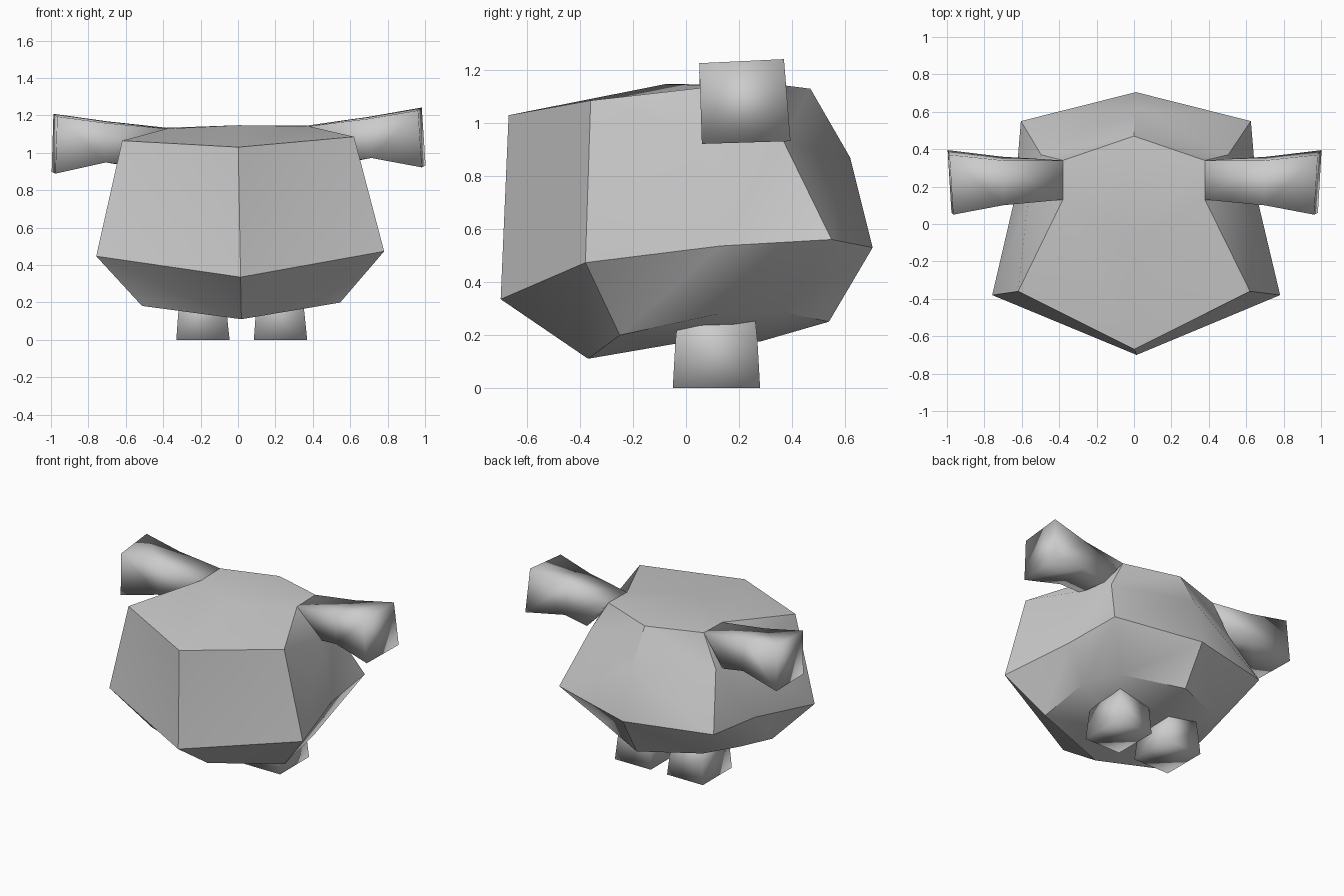
import bpy, bmesh

if "Cube" in bpy.data.objects:
    bpy.data.objects.remove(bpy.data.objects["Cube"])

grey = bpy.data.materials.new("plain grey")
grey.diffuse_color = (0.6, 0.6, 0.6, 1)
grey.use_nodes = True
grey.node_tree.nodes["Principled BSDF"].inputs["Base Color"].default_value = grey.diffuse_color


def lean(v):
    """Slight sideways tilt shared by every part."""
    if v.z > 0.01:
        v.z += 0.017 * v.x
    v.x += 0.02 * (1 - v.z / 1.1)


def finish(bm, name, angle):
    bmesh.ops.remove_doubles(bm, verts=bm.verts, dist=0.0005)
    bmesh.ops.recalc_face_normals(bm, faces=bm.faces)
    for v in bm.verts:
        lean(v.co)
    me = bpy.data.meshes.new(name)
    bm.to_mesh(me)
    bm.free()
    me.materials.append(grey)
    ob = bpy.data.objects.new(name, me)
    bpy.context.collection.objects.link(ob)
    bpy.ops.object.select_all(action='DESELECT')
    ob.select_set(True)
    bpy.context.view_layer.objects.active = ob
    bpy.ops.object.shade_smooth_by_angle(angle=angle)


def face(bm, pts, side=1):
    bm.faces.new([bm.verts.new((side * x, y, z)) for x, y, z in pts])


# Body: half rings running front, front corner, side, back corner, back
low = [(0, -.37, .11), (.53, -.25, .19), (.52, .12, .27), (.40, .36, .28), (0, .54, .25)]
belt = [(0, -.70, .335), (.77, -.38, .46), (.65, .13, .525), (.615, .55, .55), (0, .705, .53)]
high = [(0, -.67, 1.03), (.62, -.36, 1.075), (.57, .13, .95), (.50, .37, .92), (0, .62, .87)]
top = [(0, -.08, 1.147), (.38, .13, 1.135), (.38, .13, 1.135), (.38, .34, 1.14), (0, .47, 1.13)]
base_front, base_back = (0, -.05, .165), (0, .28, .175)

bm = bmesh.new()
for s in (1, -1):
    for a, b in ((low, belt), (belt, high), (high, top)):
        for i in range(4):
            ring = [a[i], a[i + 1], b[i + 1], b[i]]
            if ring[2] == ring[3]:
                ring.pop()
            # split along the diagonal that keeps the panel convex
            face(bm, [ring[0], *ring[1:3]], s)
            if len(ring) == 4:
                face(bm, [ring[0], ring[2], ring[3]], s)
    face(bm, [top[0], top[1], top[3]], s)
    face(bm, [top[0], top[3], top[4]], s)
    # underside
    face(bm, [base_front, low[0], low[1]], s)
    face(bm, [base_front, low[1], low[2]], s)
    face(bm, [base_front, low[2], base_back], s)
    face(bm, [base_back, low[2], low[3]], s)
    face(bm, [base_back, low[3], low[4]], s)
finish(bm, "body", 0.6)


def limb(name, rings, s):
    """Square tube through the given rings, closed at its outer end."""
    bm = bmesh.new()
    for a, b in zip(rings, rings[1:]):
        for i in range(4):
            j = (i + 1) % 4
            face(bm, [a[i], a[j], b[j], b[i]], s)
    face(bm, rings[-1], s)
    face(bm, rings[0], s)
    finish(bm, name, 3.1)


def square(x0, x1, y0, y1, z):
    return [(x0, y0, z), (x1, y0, z), (x1, y1, z), (x0, y1, z)]


arm = [
    [(.38, .13, 1.135), (.38, .34, 1.14), (.54, .35, .93), (.56, .13, .94)],
    [(.70, .10, 1.17), (.70, .34, 1.18), (.71, .36, .965), (.71, .10, .96)],
    [(.965, .05, 1.21), (.985, .37, 1.225), (1.0, .395, .915), (.98, .06, .905)],
]
leg = [square(.10, .32, -.03, .26, .27), square(.08, .335, -.04, .27, .17),
       square(.065, .35, -.05, .28, 0)]
for side, s in (("right", 1), ("left", -1)):
    limb(side + "_arm", arm, s)
    limb(side + "_leg", leg, s)
